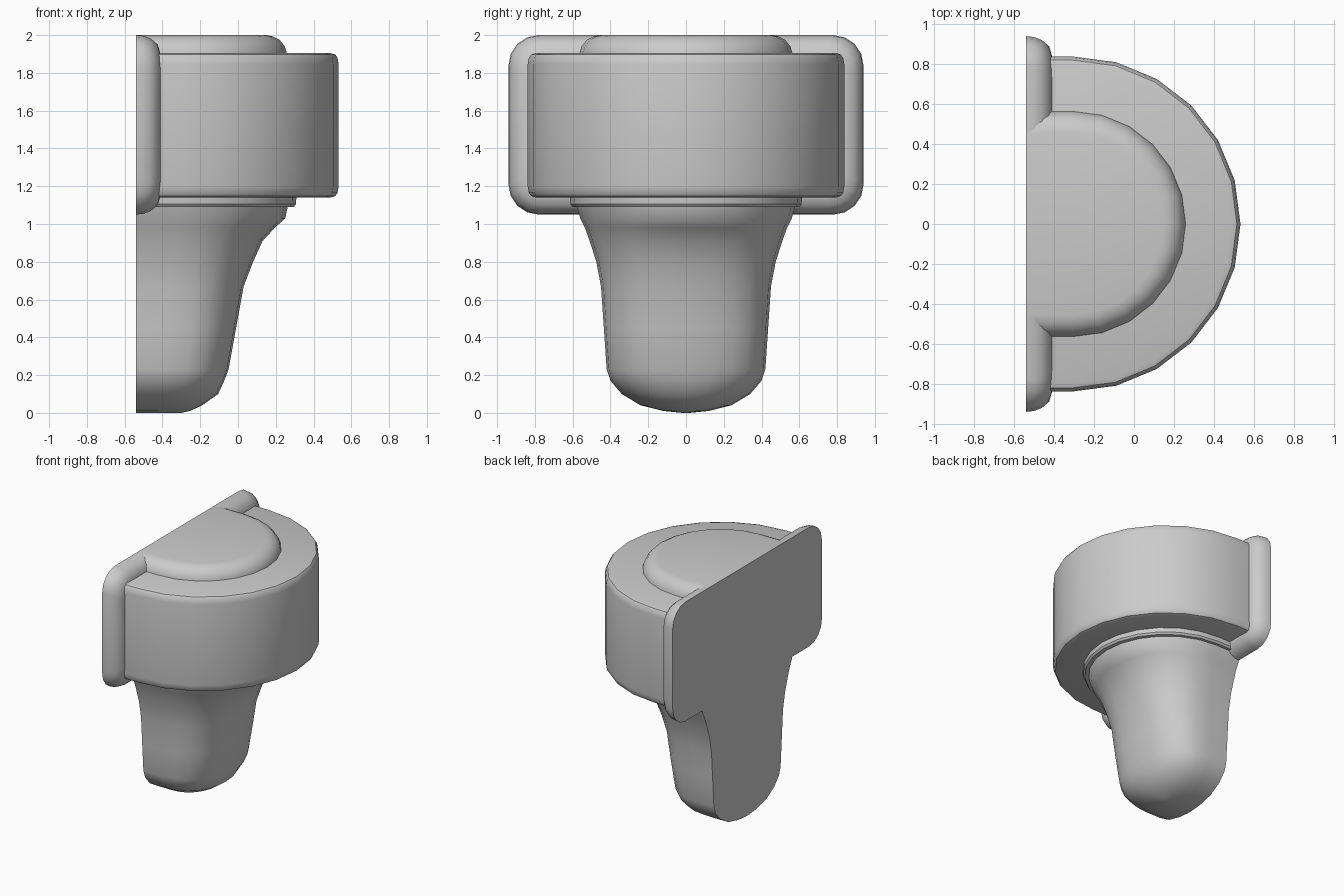
import bpy, bmesh
from math import sin, cos, pi, radians

if "Cube" in bpy.data.objects:
    bpy.data.objects.remove(bpy.data.objects["Cube"])

BACK = -0.54


def loft(name, loops):
    """Skin a stack of equal-length loops and cap both ends."""
    bm = bmesh.new()
    rings = [[bm.verts.new(p) for p in loop] for loop in loops]
    n = len(rings[0])
    for a, b in zip(rings, rings[1:]):
        for i in range(n):
            j = (i + 1) % n
            bm.faces.new((a[i], a[j], b[j], b[i]))
    bm.faces.new(rings[0])
    bm.faces.new(rings[-1])
    bmesh.ops.recalc_face_normals(bm, faces=bm.faces[:])
    mesh = bpy.data.meshes.new(name)
    bm.to_mesh(mesh)
    bm.free()
    ob = bpy.data.objects.new(name, mesh)
    bpy.context.collection.objects.link(ob)
    bpy.ops.object.select_all(action='DESELECT')
    ob.select_set(True)
    bpy.context.view_layer.objects.active = ob
    bpy.ops.object.shade_smooth_by_angle(angle=radians(35))
    return ob


def d_section(z, w, front, cx=-0.305, back=BACK, power=2.0, n=12):
    """D-shaped loop: flat back, curved front."""
    pts = [(back, -w, z)]
    for i in range(n + 1):
        t = -pi / 2 + pi * i / n
        c, s = max(cos(t), 0), sin(t)
        x = cx + (front - cx) * c ** (2 / power)
        y = w * abs(s) ** (2 / power) * (1 if s > 0 else -1)
        pts.append((x, y, z))
    pts.append((back, w, z))
    return pts


def round_rect(x, inset, w=0.94, h=0.475, zc=1.525, r=0.16, n=4):
    """Rounded rectangle standing in the yz plane."""
    w, h, r = w - inset, h - inset, r - inset * 0.5
    pts = []
    for k, (sy, sz) in enumerate(((1, 1), (-1, 1), (-1, -1), (1, -1))):
        for i in range(n + 1):
            t = pi / 2 * (k + i / n)
            pts.append((x, sy * (w - r) + r * cos(t), zc + sz * (h - r) + r * sin(t)))
    return pts


# Flat back flange with a rounded front rim
loft("back_flange", [round_rect(x, i) for x, i in (
    (BACK, 0), (-0.50, 0.004), (-0.46, 0.02), (-0.425, 0.05), (-0.41, 0.10))])

# Wide half-round drum
loft("drum", [d_section(z, r, -0.305 + r, back=-0.46) for z, r in (
    (1.14, 0.795), (1.148, 0.82), (1.165, 0.832), (1.20, 0.838),
    (1.845, 0.838), (1.88, 0.832), (1.897, 0.82), (1.905, 0.795))])

# Inner core: raised rounded top and the collar below the drum
loft("core", [d_section(z, r, -0.305 + r) for z, r in (
    (1.09, 0.60), (1.105, 0.612), (1.16, 0.615), (1.20, 0.565), (1.90, 0.565),
    (1.94, 0.553), (1.975, 0.525), (1.993, 0.49), (2.0, 0.455))])

# Tapering stem with a flared top and rounded foot: z, half width, front x, arc centre, power
stem = ((1.10, 0.58, 0.265, -0.305, 2.0), (1.03, 0.56, 0.25, -0.31, 2.0),
        (0.98, 0.535, 0.195, -0.32, 2.1), (0.91, 0.51, 0.13, -0.33, 2.2),
        (0.80, 0.475, 0.08, -0.35, 2.3), (0.67, 0.45, 0.03, -0.36, 2.4),
        (0.45, 0.435, -0.01, -0.37, 2.5), (0.23, 0.42, -0.05, -0.38, 2.5),
        (0.17, 0.40, -0.073, -0.38, 2.4), (0.10, 0.34, -0.105, -0.39, 2.2),
        (0.04, 0.24, -0.19, -0.40, 2.0), (0.01, 0.12, -0.255, -0.42, 2.0),
        (0.0, 0.02, -0.30, -0.44, 2.0))
loft("stem", [d_section(z, w, f, c, power=p) for z, w, f, c, p in stem])
